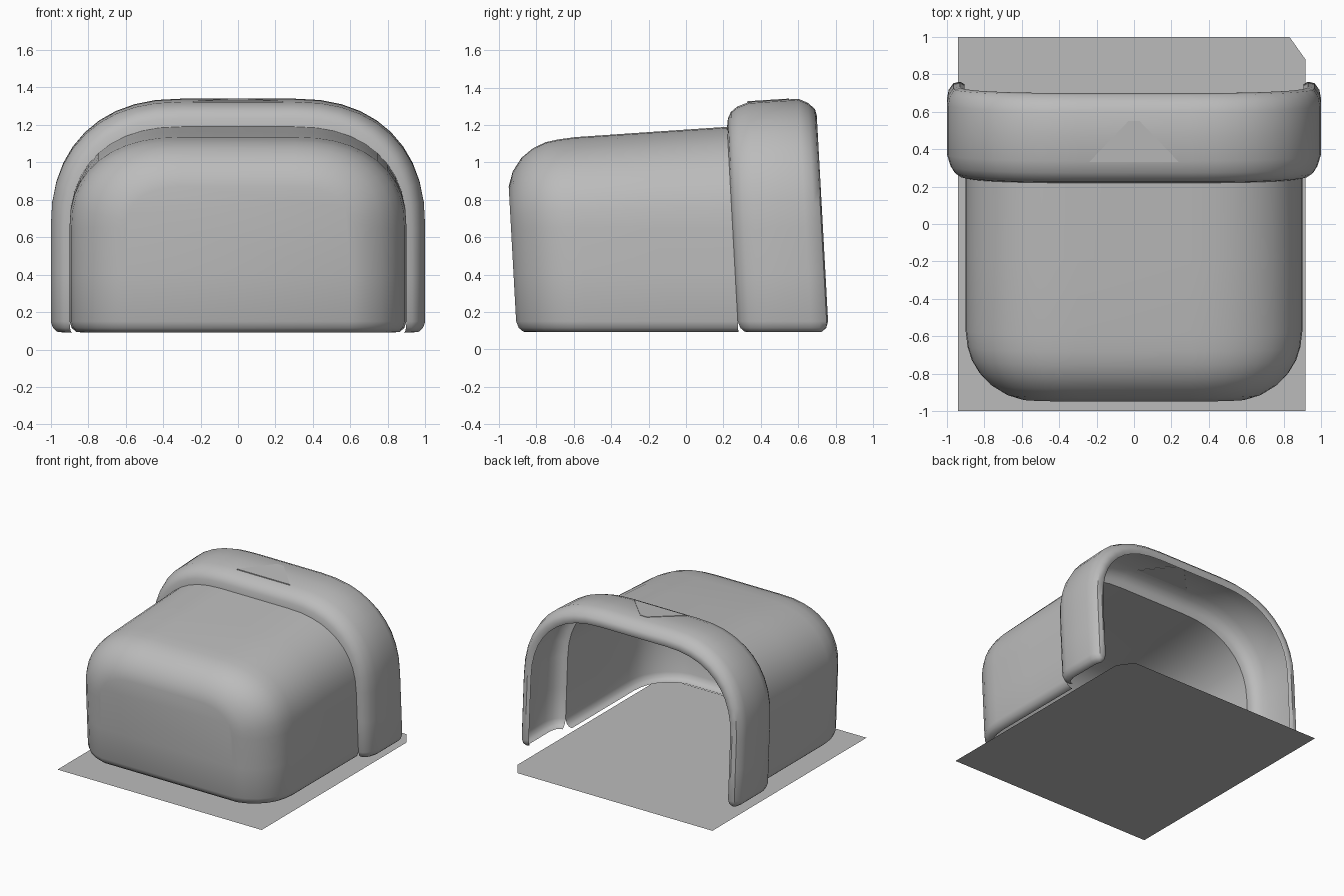
import bpy, bmesh, math
from mathutils import Vector

if "Cube" in bpy.data.objects:
    bpy.data.objects.remove(bpy.data.objects["Cube"])

grey = bpy.data.materials.new("plain_grey")
grey.use_nodes = True
GREY = (0.5, 0.5, 0.5, 1)
grey.diffuse_color = GREY
grey.node_tree.nodes["Principled BSDF"].inputs["Base Color"].default_value = GREY

LEAN = 0.055        # everything leans forward with height
FOOT = 0.15         # height where walls curl into the bottom lip
SHOULDER = 0.65     # height where the arch begins
FLAT = 0.3          # half width of the flat top
LIP = [(0, FOOT), (0.012, 0.115), (0.035, 0.095), (0.06, 0.092)]


def lean(x, y, z):
    return Vector((x, y - LEAN * z, z))


def arch(y, w, top, steps=10):
    """Arch section from the right foot over the top to the left foot."""
    half = [(w, FOOT), (w, (FOOT + SHOULDER) / 2)]
    for i in range(steps + 1):
        a = math.pi / 2 * i / steps
        half.append((FLAT + (w - FLAT) * max(math.cos(a), 0) ** (2 / 2.3),
                     SHOULDER + (top - SHOULDER) * math.sin(a) ** (2 / 2.3)))
    full = half + [(-x, z) for x, z in reversed(half)]
    return [lean(x, y, z) for x, z in full]


def skin(bm, rows):
    grid = [[bm.verts.new(p) for p in row] for row in rows]
    for r, s in zip(grid, grid[1:]):
        for i in range(len(r) - 1):
            bm.faces.new((r[i], r[i + 1], s[i + 1], s[i]))
    return grid


def foot_lip(bm, outline):
    """Curl the foot of a wall inward along its plan outline."""
    rows = [[] for _ in LIP]
    for i, p in enumerate(outline):
        a, b = outline[max(i - 1, 0)], outline[min(i + 1, len(outline) - 1)]
        t = (Vector(b) - Vector(a)).normalized()
        inward = Vector((-t.y, t.x))
        for row, (d, z) in zip(rows, LIP):
            q = Vector(p) + inward * d
            row.append(lean(q.x, q.y, z))
    skin(bm, rows)


def finish(bm, name, smooth=True, flip_test=None):
    bmesh.ops.remove_doubles(bm, verts=bm.verts, dist=0.0005)
    bmesh.ops.recalc_face_normals(bm, faces=bm.faces)
    if flip_test:
        # the highest face of an open shell must point up
        top = max(bm.faces, key=lambda f: f.calc_center_median().z)
        if top.normal.z < 0:
            bmesh.ops.reverse_faces(bm, faces=bm.faces)
    me = bpy.data.meshes.new(name)
    bm.to_mesh(me)
    bm.free()
    me.materials.append(grey)
    ob = bpy.data.objects.new(name, me)
    bpy.context.collection.objects.link(ob)
    if smooth:
        bpy.ops.object.select_all(action='DESELECT')
        ob.select_set(True)
        bpy.context.view_layer.objects.active = ob
        bpy.ops.object.shade_smooth_by_angle(angle=math.radians(40))
    return ob


# Main hood: sections of (depth, half width, top) from back to front
hood = [(0.285, 0.90, 1.19), (-0.12, 0.90, 1.163), (-0.53, 0.90, 1.135),
        (-0.62, 0.889, 1.123), (-0.69, 0.867, 1.108), (-0.76, 0.825, 1.075),
        (-0.823, 0.765, 1.025), (-0.875, 0.68, 0.95), (-0.90, 0.60, 0.87)]
bm = bmesh.new()
grid = skin(bm, [arch(*s) for s in hood])
bm.faces.new(grid[-1])
side = [(w, y) for y, w, _ in hood]
# the plan runs clockwise, so mirror it to keep the lip inside
plan = [(-x, y) for x, y in side] + list(reversed(side))
foot_lip(bm, plan)
finish(bm, "hood_shell", flip_test=True)

# Flared rim around the opening, rolled inward at the back
rim = [(0.285, 0.90, 1.19), (0.292, 0.93, 1.235), (0.31, 0.957, 1.27),
       (0.345, 0.98, 1.298), (0.41, 1.0, 1.323), (0.54, 1.0, 1.332),
       (0.675, 1.0, 1.34), (0.725, 0.99, 1.318), (0.76, 0.965, 1.285),
       (0.768, 0.93, 1.25), (0.755, 0.905, 1.222)]
bm = bmesh.new()
skin(bm, [arch(*s) for s in rim])
foot_lip(bm, [(w, y) for y, w, _ in rim])
foot_lip(bm, [(-w, y) for y, w, _ in reversed(rim)])
finish(bm, "opening_rim", flip_test=True)

# Thin triangular marker on top of the rim
bm = bmesh.new()
base, tip = (0.33, 1.323), (0.55, 1.337)
corners = [(-0.24, base), (0.24, base), (0.03, tip), (-0.03, tip)]
low, high = [[bm.verts.new((x, y, z + d)) for x, (y, z) in corners]
             for d in (-0.004, 0.004)]
bm.faces.new(reversed(low))
bm.faces.new(high)
for i in range(4):
    j = (i + 1) % 4
    bm.faces.new((low[i], low[j], high[j], high[i]))
finish(bm, "top_marker", smooth=False)

# Flat ground sheet with one clipped corner
bm = bmesh.new()
sheet = [(-0.94, -1), (0.915, -1), (0.915, 0.88), (0.83, 1), (-0.94, 1)]
bm.faces.new([bm.verts.new((x, y, 0)) for x, y in sheet])
finish(bm, "floor_sheet", smooth=False, flip_test=True)
